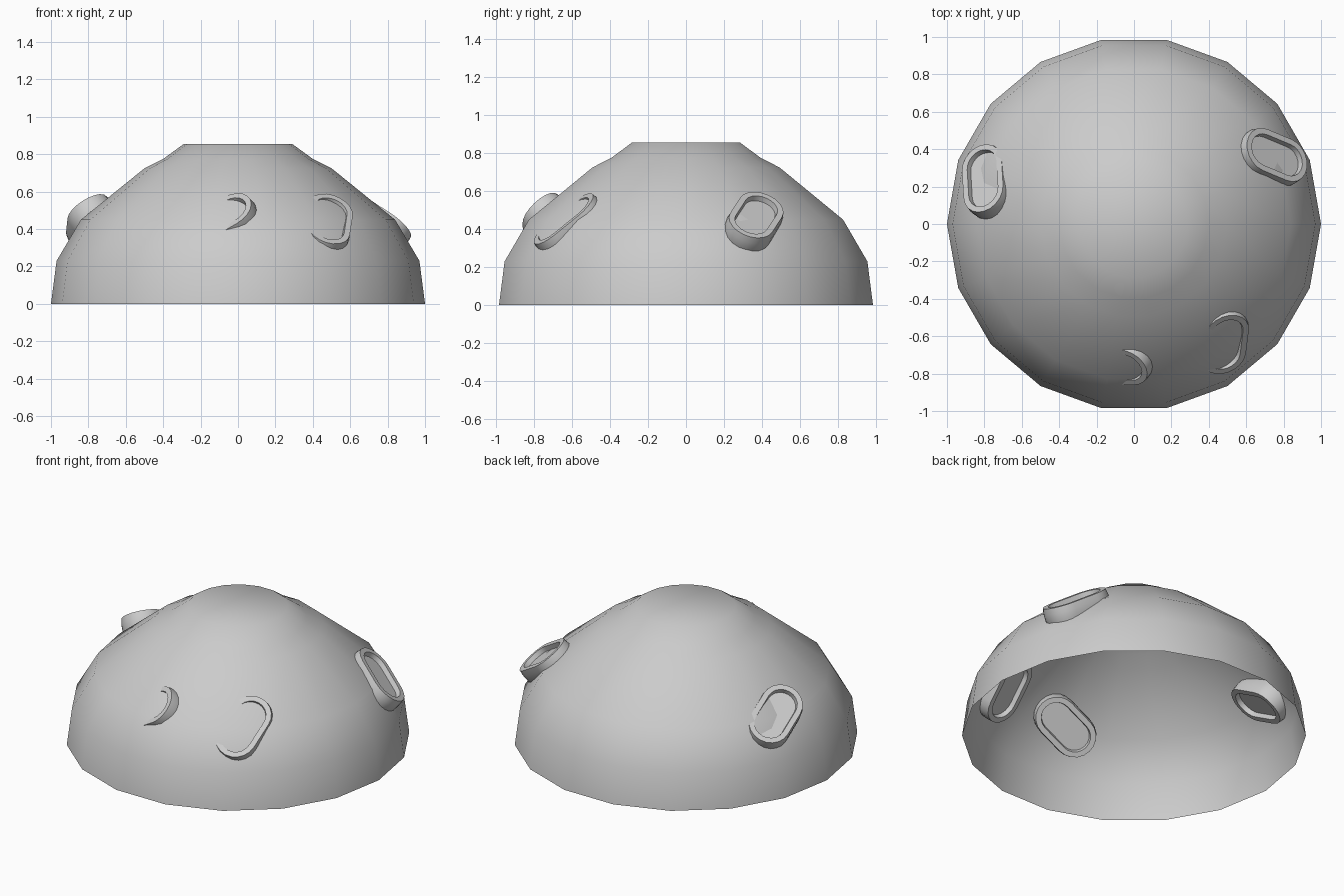
import bpy, bmesh
from math import sin, cos, pi, radians
from mathutils import Vector

cube = bpy.data.objects.get("Cube")
if cube:
    bpy.data.objects.remove(cube, do_unlink=True)

# Single plain grey
grey = bpy.data.materials.new("plain_grey")
grey.use_nodes = True
GREY = (0.6, 0.6, 0.6, 1)
grey.diffuse_color = GREY
grey.node_tree.nodes["Principled BSDF"].inputs["Base Color"].default_value = GREY


def finish(bm, name, angle):
    bmesh.ops.recalc_face_normals(bm, faces=bm.faces[:])
    mesh = bpy.data.meshes.new(name)
    bm.to_mesh(mesh)
    bm.free()
    mesh.materials.append(grey)
    obj = bpy.data.objects.new(name, mesh)
    bpy.context.collection.objects.link(obj)
    bpy.ops.object.select_all(action='DESELECT')
    bpy.context.view_layer.objects.active = obj
    obj.select_set(True)
    bpy.ops.object.shade_smooth_by_angle(angle=radians(angle))


def loft(bm, loops):
    """Join neighbouring closed loops of points with quads."""
    rings = [[bm.verts.new(p) for p in loop] for loop in loops]
    for a, b in zip(rings, rings[1:]):
        for i in range(len(a)):
            j = (i + 1) % len(a)
            bm.faces.new((a[i], a[j], b[j], b[i]))
    return rings


# Open dome shell with a flat top
SIDES = 18
profile = [(1, 0), (.97, .23), (.84, .45), (.5, .725), (.4, .775), (.29, .855)]
bm = bmesh.new()
rings = loft(bm, [[(r * cos(2 * pi * i / SIDES), r * sin(2 * pi * i / SIDES), z)
                   for i in range(SIDES)] for r, z in profile])
bm.faces.new(rings[-1])
finish(bm, "dome_shell", 60)

# Oval sockets: rounded band with a recessed floor on both sides
BAND = [(.085, .025), (.09, .055), (.122, .055), (.128, .02),
        (.128, -.02), (.122, -.055), (.09, -.055), (.085, -.025)]
HALF_LENGTH = .08
ARC = 10


def socket(name, centre, normal, long_axis):
    n = Vector(normal).normalized()
    u = Vector(long_axis)
    u = (u - n * u.dot(n)).normalized()
    v = n.cross(u)
    rim = Vector(centre)

    def outline(r, h):
        pts = []
        for end in (0, 1):
            shift = HALF_LENGTH * (1 - 2 * end)
            for k in range(ARC + 1):
                a = -pi / 2 + pi * (k / ARC + end)
                pts.append(rim + u * (shift + r * cos(a)) + v * r * sin(a)
                           + n * (h - .055))
        return pts

    bm = bmesh.new()
    rings = loft(bm, [outline(r, h) for r, h in BAND])
    bm.faces.new(rings[0])
    bm.faces.new(rings[-1])
    finish(bm, name, 40)


# Centre of the outer rim, facing direction, long direction
socket("socket_left_back", (.765, .37, .475), (.6, .28, .75), (.82, -.33, -.5))
socket("socket_left_front", (.49, -.645, .455), (.3, -.62, .72), (.1, .73, .62))
socket("socket_front", (-.11, -.765, .46), (-.4, -.64, .66), (-.85, 0, -.46))
socket("socket_right", (-.81, .245, .47), (-.5, .4, .77), (.05, -.8, .44))
